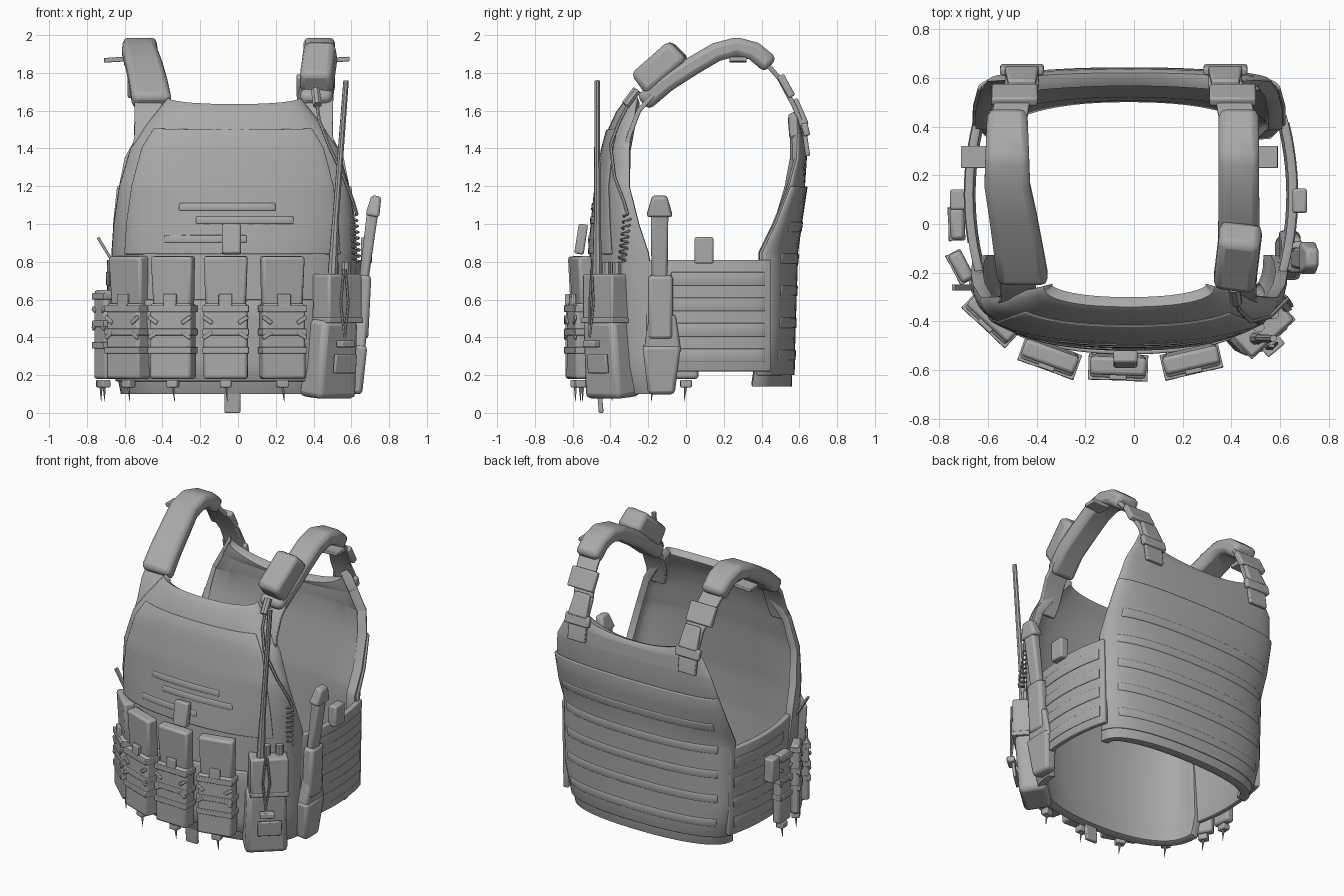
import bpy, bmesh, math
from mathutils import Vector, Matrix

if "Cube" in bpy.data.objects:
    bpy.data.objects.remove(bpy.data.objects["Cube"])

mat = bpy.data.materials.new("plain grey fabric")
mat.diffuse_color = (0.4, 0.4, 0.4, 1)
mat.use_nodes = True
mat.node_tree.nodes["Principled BSDF"].inputs["Base Color"].default_value = mat.diffuse_color


def finish(name, bm, bevel=0, solid=None, angle=40):
    me = bpy.data.meshes.new(name)
    bm.to_mesh(me)
    bm.free()
    ob = bpy.data.objects.new(name, me)
    bpy.context.collection.objects.link(ob)
    me.materials.append(mat)
    if solid:
        m = ob.modifiers.new("solid", 'SOLIDIFY')
        m.thickness, m.offset = solid
    if bevel:
        m = ob.modifiers.new("bevel", 'BEVEL')
        m.width, m.segments, m.limit_method = bevel, 2, 'ANGLE'
    bpy.ops.object.select_all(action='DESELECT')
    ob.select_set(True)
    bpy.context.view_layer.objects.active = ob
    bpy.ops.object.shade_smooth_by_angle(angle=math.radians(angle))
    return ob


def box(name, loc, size, frame=Matrix(), rot=(0, 0, 0), top=(1, 1), bevel=0.01):
    """Box in a local frame; top scales the upper face for tapered parts."""
    bm = bmesh.new()
    bmesh.ops.create_cube(bm, size=1)
    for v in bm.verts:
        if v.co.z > 0:
            v.co.x *= top[0]
            v.co.y *= top[1]
        v.co = Vector(a * b for a, b in zip(v.co, size))
    r = Matrix.Rotation(rot[2], 4, 'Z') @ Matrix.Rotation(rot[1], 4, 'Y') @ Matrix.Rotation(rot[0], 4, 'X')
    bm.transform(frame @ Matrix.Translation(loc) @ r)
    return finish(name, bm, bevel)


def sweep(name, rings, bevel=0):
    """Skin a list of point rings and cap both ends."""
    bm = bmesh.new()
    rings = [[bm.verts.new(p) for p in r] for r in rings]
    n = len(rings[0])
    for a, b in zip(rings, rings[1:]):
        for k in range(n):
            bm.faces.new((a[k], a[(k + 1) % n], b[(k + 1) % n], b[k]))
    bm.faces.new(rings[0])
    bm.faces.new(rings[-1])
    bmesh.ops.recalc_face_normals(bm, faces=bm.faces)
    return finish(name, bm, bevel)


def tube(name, pts, r0, r1=None, n=8):
    """Round tube along points, tapering from r0 to r1."""
    r1 = r0 if r1 is None else r1
    pts = [Vector(p) for p in pts]
    rings = []
    for i, p in enumerate(pts):
        d = (pts[min(i + 1, len(pts) - 1)] - pts[max(i - 1, 0)]).normalized()
        u = d.cross(Vector((0.3, 1, 0.1))).normalized()
        w = d.cross(u)
        r = r0 + (r1 - r0) * i / (len(pts) - 1)
        rings.append([p + r * (u * math.cos(a) + w * math.sin(a)) for a in (math.tau * k / n for k in range(n))])
    return sweep(name, rings)


def strap(name, pts, w0, w1, thick, bevel=0.015):
    """Flat band whose width runs along x, following (x, y, z) points."""
    pts = [Vector(p) for p in pts]
    rings = []
    for i, p in enumerate(pts):
        d = pts[min(i + 1, len(pts) - 1)] - pts[max(i - 1, 0)]
        nrm = Vector((0, -d.z, d.y)).normalized() * thick / 2
        side = Vector((w0 + (w1 - w0) * i / (len(pts) - 1), 0, 0)) / 2
        rings.append([p + a * side + b * nrm for a, b in ((-1, -1), (1, -1), (1, 1), (-1, 1))])
    return sweep(name, rings, bevel)


# Panel profiles: height, half width, y at the middle, y at the edge
FRONT = [(.10, .60, -.47, -.13), (.25, .63, -.50, -.13), (.6, .645, -.515, -.16), (.85, .65, -.51, -.2),
         (1.0, .64, -.495, -.25), (1.2, .61, -.475, -.3), (1.4, .55, -.44, -.3), (1.52, .47, -.41, -.28),
         (1.62, .39, -.37, -.265), (1.67, .35, -.34, -.255)]
BACK = [(.14, .58, .56, .35), (.4, .62, .565, .39), (.85, .63, .58, .39), (1.0, .63, .60, .465),
        (1.2, .61, .63, .545), (1.35, .58, .64, .585), (1.48, .51, .635, .59), (1.6, .45, .62, .585)]
SIDE = [(.22, .66, 0, 0), (.81, .67, 0, 0)]


def surf(rows, t, z):
    """Point on a curved panel, t from -1 to 1, counterclockwise seen from above."""
    k = max(i for i in range(len(rows) - 1) if rows[i][0] <= z + 1e-6)
    a, b = rows[k], rows[k + 1]
    f = (z - a[0]) / (b[0] - a[0])
    w, yc, ye = (a[i] + (b[i] - a[i]) * f for i in (1, 2, 3))
    if rows is SIDE:
        return Vector((w - 0.045 * t * t, 0.12 + 0.33 * t, z))
    s, c = math.sin(t * math.pi / 2), max(0, math.cos(t * math.pi / 2))
    x = w * math.copysign(abs(s) ** 0.9, s)
    dip = .035 if rows is FRONT else .14
    z -= dip * c * max(0, (z - 1.3) / (rows[-1][0] - 1.3)) ** 2
    return Vector(((x if rows is FRONT else -x) - .02, ye + (yc - ye) * c ** .8, z))


def patch(name, rows, t0, t1, z0, z1, thick, outward=1, nt=24, nz=2, bevel=0.006, flip=False):
    zs = sorted({z0, z1} | {r[0] for r in rows if z0 < r[0] < z1} | {z0 + (z1 - z0) * i / nz for i in range(nz)})
    bm = bmesh.new()
    grid = [[bm.verts.new(surf(rows, t0 + (t1 - t0) * i / nt, z)) for i in range(nt + 1)] for z in zs]
    for a, b in zip(grid, grid[1:]):
        for i in range(nt):
            bm.faces.new((a[i], a[i + 1], b[i + 1], b[i]))
    if flip:
        bm.transform(Matrix.Translation((-.025, 0, 0)) @ Matrix.Scale(-1, 4, (1, 0, 0)))
        bmesh.ops.reverse_faces(bm, faces=bm.faces)
    return finish(name, bm, bevel, (thick, outward))


# Main carrier panels
patch("front_panel", FRONT, -1, 1, .10, 1.67, .05, -1, 32, 14, .018)
patch("back_panel", BACK, -1, 1, .14, 1.6, .06, -1, 32, 12, .02)
patch("front_cover", FRONT, -.68, .64, .84, 1.51, .01, 1, 20, 8)
patch("pouch_carrier", FRONT, -.92, .42, .17, .6, .02, 1, 20, 4)
patch("back_cover", BACK, -.98, .98, .2, 1.2, .014, 1, 28, 8)
for i, (a, b, z) in enumerate([(-.28, .2, 1.07), (-.18, .3, 1.0), (-.36, .05, .9)]):
    patch(f"front_webbing_{i}", FRONT, a, b, z, z + .04, .015, 1, 10)
for i in range(5):
    z = .28 + .17 * i
    patch(f"back_webbing_{i}", BACK, -.7, .7, z, z + .055, .018, 1, 20)

# Side bands with rows of webbing
for flip, s in ((False, "right"), (True, "left")):
    patch(f"{s}_side_band", SIDE, -1, 1, .22, .81, .035, -1, 12, 4, .006, flip)
    for i in range(4):
        z = .27 + .135 * i
        patch(f"{s}_side_webbing_{i}", SIDE, -.6, .9, z, z + .07, .005, 1, 10, 2, .002, flip)

# Shoulder straps: pad, thin lower straps and back buckle
for sx, s, w, x0, x1, x2 in ((-1, "left", .21, .455, .52, .46), (1, "right", .17, .41, .43, .375)):
    xm = (x0 + x1) / 2 + .01
    strap(f"{s}_shoulder_pad", [(sx * x0, -.23, 1.64), (sx * (x0 + .02), -.1, 1.75), (sx * xm, .04, 1.84),
          (sx * x1, .16, 1.91), (sx * x1, .27, 1.94), (sx * x1, .36, 1.915), (sx * x1, .45, 1.84)],
          w, .165, .1, .03)
    strap(f"{s}_front_strap", [(sx * (x0 + .02), -.16, 1.7), (sx * (x0 + .02), -.25, 1.6), (sx * (x0 + .02), -.3, 1.47),
          (sx * (x0 + .04), -.32, 1.38)], .15, .14, .025, .006)
    strap(f"{s}_back_strap", [(sx * x1, .4, 1.88), (sx * (x1 - .02), .495, 1.77), (sx * x2, .57, 1.63),
          (sx * x2, .625, 1.5), (sx * x2, .645, 1.36)], .15, .13, .025, .006)
    box(f"{s}_buckle_upper", (sx * (x2 + .03), .53, 1.73), (.19, .04, .13), rot=(.5, 0, 0))
    box(f"{s}_buckle_clip", (sx * x2, .6, 1.59), (.14, .045, .15), rot=(.42, 0, 0), top=(.8, 1))
    box(f"{s}_buckle_base", (sx * x2, .633, 1.5), (.18, .035, .07), rot=(.25, 0, 0))
    box(f"{s}_pad_tab", (sx * (x1 + .115) - .015, .275, 1.87), (.12, .09, .025), rot=(0, -.06, 0), bevel=.004)
box("shoulder_pouch", (.425, -.14, 1.83), (.18, .29, .14), rot=(.72, 0, -.12), top=(.93, .93), bevel=.03)


def pouch(name, x, y, turn, w, z0, zm, z1, depth):
    """Pouch with straps, a magazine top and a hanging cord."""
    f = Matrix.Translation((x, y, 0)) @ Matrix.Rotation(math.radians(turn), 4, 'Z')
    h = zm - z0
    box(name, (0, 0, (z0 + zm) / 2), (w, depth, h), f, top=(.98, .95), bevel=.015)
    if z1 > zm + .1:
        box(name + "_insert", (0, .008, (zm + z1) / 2 - .02), (w * .9, depth * .75, z1 - zm + .04), f,
            rot=(.05, 0, 0), top=(1.1, 1), bevel=.015)
        box(name + "_pull_tab", (0, -depth * .42, zm + .015), (w * .3, .025, .07), f, bevel=.005)
    for i, k in enumerate((.38, .62, .93)):
        box(f"{name}_band_{i}", (0, -.003, z0 + h * k), (w * 1.04, depth + .008, .035), f, bevel=.004)
    for i, sx in enumerate((-1, 1)):  # slanted elastic on both sides of the middle
        for j, sl in enumerate((-1, 1)):
            box(f"{name}_elastic_{i}{j}", (sx * w * .4, -depth / 2 - .002, z0 + h * (.68 + .1 * sl)),
                (w * .25, .012, .022), f, rot=(0, sx * sl * -.6, 0), bevel=.004)
    box(name + "_cord_clip", (0, 0, z0 - .025), (.06, .05, .04), f, bevel=.006)
    tube(name + "_cord", [f @ Vector((0, 0, z0 - .03)), f @ Vector((.01, 0, z0 - .12))], .01, .001, 5)


# Pouches wrapped round the front and left side
for i, (x, y, turn) in enumerate([(-.58, -.385, -43), (-.345, -.545, -20), (-.065, -.585, -2), (.235, -.56, 13)]):
    pouch(f"magazine_pouch_{i}", x, y, turn, .235, .18, .58, .83, .1)
for i, (x, y, turn) in enumerate([(-.71, -.175, -62), (-.725, .0, -88)]):
    pouch(f"side_pouch_{i}", x, y, turn, .13, .18, .65, .65, .06)
box("left_side_tab", (-.72, .1, .57), (.07, .085, .16))
box("pouch_stick", (-.70, -.26, .86), (.015, .025, .16), rot=(0, -.55, 0), bevel=.003)

# Centre tabs
box("chest_tab", (-.035, -.555, .92), (.1, .05, .16), rot=(-.15, 0, 0))
box("bottom_tab", (-.03, -.455, .075), (.085, .025, .15), rot=(.08, 0, 0), bevel=.006)
box("right_side_tab", (.68, .095, .86), (.06, .1, .14))

# Radio, holder, antenna and knobs
rf = Matrix.Translation((.52, -.415, 0)) @ Matrix.Rotation(math.radians(42), 4, 'Z')
box("radio_holder", (-.015, .035, .29), (.27, .18, .42), rf, rot=(.1, 0, 0), top=(.9, .88), bevel=.03)
box("radio_body", (0, 0, .61), (.235, .15, .25), rf, bevel=.012)
box("holder_flap", (0, -.07, .26), (.15, .02, .1), rf, rot=(.1, 0, 0), bevel=.006)
box("holder_band", (0, 0, .49), (.245, .16, .03), rf, bevel=.006)
tube("antenna_base", [(.5, -.47, .72), (.515, -.47, 1.0)], .027, .02)
tube("antenna", [(.515, -.47, 1.0), (.572, -.47, 1.76)], .018, .015)
for i, x in enumerate((-.01, .07)):
    tube(f"radio_knob_{i}", [rf @ Vector((x, 0, .72)), rf @ Vector((x, 0, .8))], .024)
tube("radio_cord_left", [(.56, -.5, .76), (.545, -.51, .58), (.565, -.51, .4)], .007, n=6)
tube("radio_cord_right", [(.57, -.5, .76), (.585, -.49, .58), (.565, -.51, .4)], .007, n=6)
box("cord_clip", (.57, -.5, .365), (.09, .05, .035), rot=(0, 0, .7), bevel=.006)

# Coiled wire up to the shoulder
coil = [(.63 - .02 * k / 72 + .02 * math.cos(k * math.tau / 9), -.34 + .03 * k / 72 + .02 * math.sin(k * math.tau / 9),
         .8 + .25 * k / 72) for k in range(73)]
tube("coiled_wire", coil, .006, n=5)
tube("wire", [coil[-1], (.61, -.33, 1.12), (.56, -.38, 1.25), (.48, -.4, 1.42), (.43, -.35, 1.55), (.41, -.27, 1.7)],
     .009, n=6)
tube("wire_plug", [(.42, -.32, 1.63), (.41, -.26, 1.71)], .025)

# Sheath and handle on the right hip
box("sheath_upper", (.66, -.135, .56), (.075, .13, .34), rot=(0, .05, 0), top=(1, 1), bevel=.02)
box("sheath_middle", (.64, -.125, .42), (.08, .2, .2), rot=(0, .07, 0), top=(1, .7), bevel=.015)
box("sheath_lower", (.63, -.13, .23), (.08, .14, .26), rot=(0, .1, 0), top=(1.05, 1.45), bevel=.02)
box("handle", (.69, -.14, .89), (.05, .085, .38), rot=(0, .13, 0), top=(1.2, 1.1), bevel=.015)
box("handle_end", (.722, -.14, 1.095), (.075, .14, .11), rot=(0, .2, 0), top=(.7, .55), bevel=.015)
